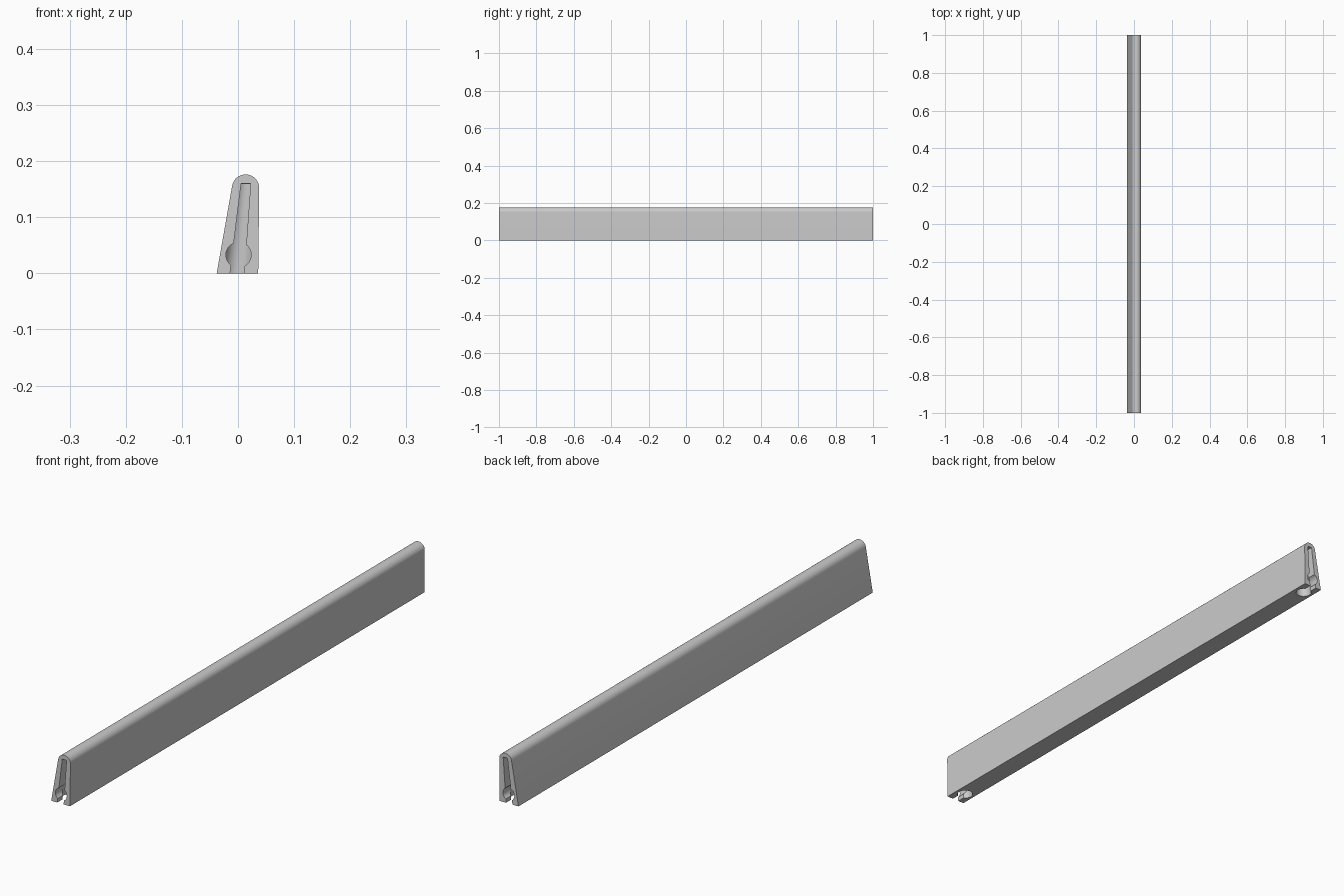
import bpy
import bmesh
from math import cos, sin, radians
from mathutils import Matrix

if "Cube" in bpy.data.objects:
    bpy.data.objects.remove(bpy.data.objects["Cube"], do_unlink=True)

grey = bpy.data.materials.new("plain grey")
grey.use_nodes = True
colour = (0.6, 0.6, 0.6, 1)
grey.diffuse_color = colour
grey.node_tree.nodes["Principled BSDF"].inputs["Base Color"].default_value = colour


def finish(name, bm):
    bmesh.ops.recalc_face_normals(bm, faces=bm.faces)
    mesh = bpy.data.meshes.new(name)
    bm.to_mesh(mesh)
    bm.free()
    mesh.materials.append(grey)
    obj = bpy.data.objects.new(name, mesh)
    bpy.context.collection.objects.link(obj)
    return obj


def extrude_profile(name, points, y0, y1):
    """Extrude an x-z outline along y."""
    bm = bmesh.new()
    face = bm.faces.new([bm.verts.new((x, y0, z)) for x, z in points])
    new = bmesh.ops.extrude_face_region(bm, geom=[face])["geom"]
    verts = [v for v in new if isinstance(v, bmesh.types.BMVert)]
    bmesh.ops.translate(bm, verts=verts, vec=(0, y1 - y0, 0))
    return finish(name, bm)


def arc(cx, cz, r, start, end, steps):
    angles = [radians(start + (end - start) * i / steps) for i in range(steps + 1)]
    return [(cx + r * cos(a), cz + r * sin(a)) for a in angles]


def leaning_hole(name, y):
    """Tapered upright hole that leans with the slot."""
    bm = bmesh.new()
    bmesh.ops.create_cone(bm, cap_ends=True, segments=48,
                          radius1=0.028, radius2=0.016, depth=0.17)
    lean = Matrix.Identity(4)
    lean[0][2] = 0.1
    bmesh.ops.transform(bm, verts=bm.verts,
                        matrix=Matrix.Translation((0.0055, y, 0.074)) @ lean)
    return finish(name, bm)


def cut(target, cutter):
    cutter.hide_render = True
    mod = target.modifiers.new("cut", "BOOLEAN")
    mod.operation = "DIFFERENCE"
    mod.solver = "EXACT"
    mod.object = cutter
    bpy.context.view_layer.objects.active = target
    bpy.ops.object.modifier_apply(modifier=mod.name)
    bpy.data.objects.remove(cutter, do_unlink=True)


# Tapered bar with a rounded top
outline = [(-0.038, 0), (0.036, 0)] + arc(0.0135, 0.152, 0.0243, -1, 170, 24)
bar = extrude_profile("tapered_bar", outline, -1, 1)

# Keyhole pocket at each end: slot, round channel and leaning hole
slot = [(-0.0155, -0.01), (0.0103, -0.01), (0.0225, 0.16), (0.0055, 0.16)]
channel = arc(0.001, 0.033, 0.0225, 0, 352.5, 47)
for side in (-1, 1):
    cut(bar, extrude_profile("slot_cutter", slot, side * 0.947, side * 1.02))
    cut(bar, extrude_profile("channel_cutter", channel, side * 0.951, side * 1.02))
    cut(bar, leaning_hole("hole_cutter", side * 0.947))

bpy.ops.object.select_all(action="DESELECT")
bar.select_set(True)
bpy.context.view_layer.objects.active = bar
bpy.ops.object.shade_smooth_by_angle(angle=radians(30))
